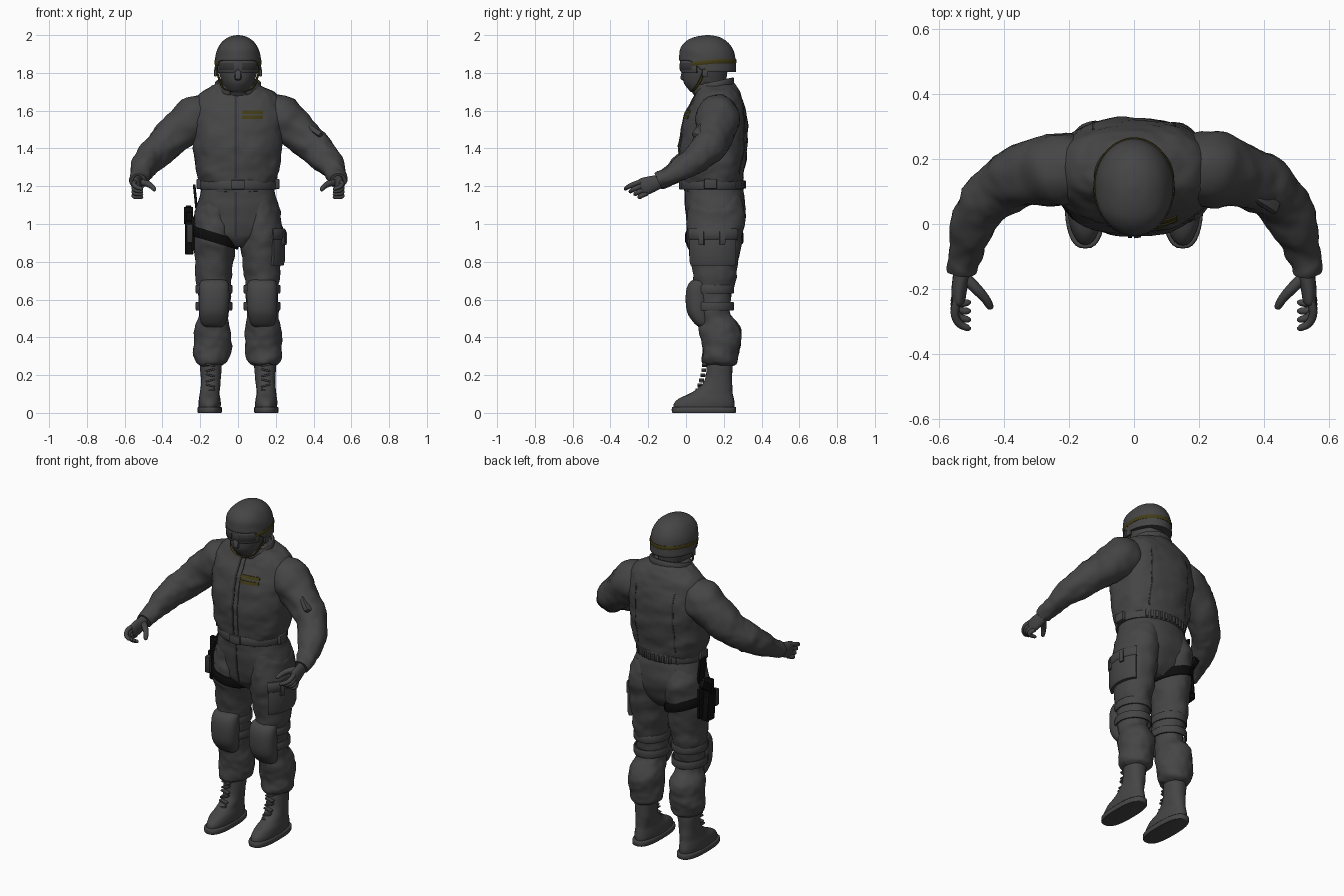
import bpy, bmesh, math
from mathutils import Vector, Matrix, noise
from mathutils.bvhtree import BVHTree


def material(name, rgb):
    m = bpy.data.materials.new(name)
    m.diffuse_color = (*rgb, 1)
    return m


GREY = material("charcoal cloth", (0.06, 0.06, 0.06))
BLACK = material("black webbing", (0.004, 0.004, 0.004))
DARK = material("dark lens and zip", (0.035, 0.035, 0.037))
OLIVE = material("olive strap", (0.055, 0.045, 0.008))


def finish(bm, name, mat, s=1, wrinkle=0.0, angle=45):
    bmesh.ops.recalc_face_normals(bm, faces=bm.faces)
    bm.normal_update()
    if wrinkle:  # cloth folds
        moves = [v.normal * wrinkle * (noise.noise(Vector((v.co.x * 9 + s, v.co.y * 9, v.co.z * 14)))
                 + 0.5 * noise.noise(v.co * 28)) for v in bm.verts]
        for v, d in zip(bm.verts, moves):
            v.co += d
    if s < 0:
        for v in bm.verts:
            v.co.x *= -1
        bmesh.ops.reverse_faces(bm, faces=bm.faces)
    me = bpy.data.meshes.new(name)
    bm.to_mesh(me)
    bm.free()
    me.materials.append(mat)
    me.polygons.foreach_set("use_smooth", [True] * len(me.polygons))
    me.set_sharp_from_angle(angle=math.radians(angle))
    ob = bpy.data.objects.new(name, me)
    bpy.context.collection.objects.link(ob)
    return ob


def catmull(p, k):
    out = []
    for i in range(len(p) - 1):
        a, b, c, d = p[max(i - 1, 0)], p[i], p[i + 1], p[min(i + 2, len(p) - 1)]
        for j in range(k):
            t = j / k
            out.append([0.5 * (2 * B + (C - A) * t + (2 * A - 5 * B + 4 * C - D) * t * t
                        + (3 * B - A - 3 * C + D) * t ** 3) for A, B, C, D in zip(a, b, c, d)])
    return out + [list(p[-1])]


def loft(name, secs, mat=GREY, s=1, n=32, k=4, flat=True, p=2.0, wrinkle=0.0, warp=None):
    """Skin through sections (x, y, z, rx, ry); flat keeps the rings horizontal."""
    bm, rings = bmesh.new(), []
    pts = catmull(secs, k)
    for i, q in enumerate(pts):
        c, u, v = Vector(q[:3]), Vector((1, 0, 0)), Vector((0, 1, 0))
        if not flat:
            t = Vector(pts[min(i + 1, len(pts) - 1)][:3]) - Vector(pts[max(i - 1, 0)][:3])
            u = t.cross(Vector((0, 0, 1))).normalized()
            v = u.cross(t).normalized()
        ring = []
        for j in range(n):
            ca, sa = math.cos(2 * math.pi * j / n), math.sin(2 * math.pi * j / n)
            co = (c + u * q[3] * math.copysign(abs(ca) ** (2 / p), ca)
                  + v * q[4] * math.copysign(abs(sa) ** (2 / p), sa))
            ring.append(bm.verts.new(warp(co) if warp else co))
        rings.append(ring)
    for a, b in zip(rings, rings[1:]):
        for j in range(n):
            bm.faces.new((a[j], a[(j + 1) % n], b[(j + 1) % n], b[j]))
    bm.faces.new(rings[0])
    bm.faces.new(rings[-1])
    return finish(bm, name, mat, s, wrinkle)


def band(name, c, r, a0, a1, h, thick, mat=GREY, s=1, zf=lambda x, y: 0, n=40):
    """Curved strap round an ellipse; angles in degrees, -90 is the front."""
    bm, rings = bmesh.new(), []
    for i in range(n + 1):
        a = math.radians(a0 + (a1 - a0) * i / n)
        ring = []
        for d, z in ((0, -h), (thick * .7, -h), (thick, -h * .7), (thick, h * .7), (thick * .7, h), (0, h)):
            x, y = c[0] + (r[0] + d) * math.cos(a), c[1] + (r[1] + d) * math.sin(a)
            ring.append(bm.verts.new((x, y, c[2] + z / 2 + zf(x, y))))
        rings.append(ring)
    for a, b in zip(rings, rings[1:]):
        for j in range(6):
            bm.faces.new((a[j], a[(j + 1) % 6], b[(j + 1) % 6], b[j]))
    bm.faces.new(rings[0])
    bm.faces.new(rings[-1])
    return finish(bm, name, mat, s)


def box(name, loc, size, mat=GREY, rot=(0, 0, 0), s=1, bevel=0.008):
    bm = bmesh.new()
    bmesh.ops.create_cube(bm, size=1, matrix=Matrix.Diagonal((*size, 1)))
    bmesh.ops.bevel(bm, geom=bm.edges[:], offset=bevel, segments=2, affect='EDGES', profile=0.5)
    m = Matrix.Translation(loc)
    for ang, ax in zip(rot, "XYZ"):
        m = m @ Matrix.Rotation(math.radians(ang), 4, ax)
    bm.transform(m)
    return finish(bm, name, mat, s, angle=30)


def decal(name, target, x0, x1, z0, z1, mat, nx, nz, lift=0.004, side=-1):
    """Thin patch laid on the front (side -1) or back (side 1) of a target."""
    bm = bmesh.new()
    bmesh.ops.create_grid(bm, x_segments=nx, y_segments=nz, size=0.5)
    tree = BVHTree.FromPolygons([v.co for v in target.data.vertices],
                                [list(p.vertices) for p in target.data.polygons])
    for v in bm.verts:
        x, z = x0 + (x1 - x0) * (v.co.x + .5), z0 + (z1 - z0) * (v.co.y + .5)
        hit = tree.ray_cast(Vector((x, side * 2, z)), Vector((0, -side, 0)))[0]
        v.co = (x, (hit.y if hit else 0.1) + side * lift, z)
    ext = bmesh.ops.extrude_face_region(bm, geom=bm.faces[:])["geom"]
    for v in ext:
        if isinstance(v, bmesh.types.BMVert):
            v.co.y -= side * 0.008
    return finish(bm, name, mat)


# Jacket body, trousers seat
jacket = loft("jacket", [(0, .14, 1.17, .18, .15), (0, .14, 1.22, .2, .16), (0, .14, 1.27, .218, .167),
              (0, .142, 1.35, .23, .178), (0, .147, 1.45, .238, .18), (0, .155, 1.55, .245, .17),
              (0, .165, 1.62, .24, .148), (0, .172, 1.68, .21, .122), (0, .165, 1.725, .145, .1),
              (0, .155, 1.75, .1, .085)], n=72, k=6, p=2.3, wrinkle=.009)
seat = loft("trouser_seat", [(0, .15, .88, .06, .08), (0, .15, .93, .15, .125), (0, .155, 1.0, .21, .148),
            (0, .157, 1.08, .222, .158), (0, .15, 1.15, .2, .155), (0, .142, 1.2, .188, .153)],
            n=56, k=5, p=2.3, wrinkle=.007)
band("collar", (0, .145, 1.725), (.105, .092), -70, 250, .05, .018, zf=lambda x, y: .22 * (y - .13))
decal("jacket_zip", jacket, -.018, -.006, 1.24, 1.69, DARK, 1, 40)
decal("trouser_zip", seat, -.018, -.006, .93, 1.17, DARK, 1, 20)
for z in (1.583, 1.556):  # chest patch as two plain bars
    decal("chest_patch", jacket, .015, .132, z, z + .018, OLIVE, 14, 3)
decal("zip_flap", jacket, .0, .022, 1.24, 1.68, GREY, 2, 40, .005)
for x in (-.13, .122):
    decal("back_seam", jacket, x, x + .008, 1.26, 1.62, DARK, 1, 30, .002, 1)

# Belt with buckle, loops and side pouch
band("belt", (0, .14, 1.208), (.192, .155), 0, 360, .05, .014, n=64)
box("belt_buckle", (0, -.028, 1.208), (.07, .018, .05), bevel=.005)
for i in range(11):
    a = math.radians(50 + 8 * i)
    box("belt_loop", (.205 * math.cos(a), .14 + .17 * math.sin(a), 1.208), (.016, .016, .042),
        rot=(0, 0, math.degrees(a)), bevel=.004)
for sx in (1, -1):
    box("belt_pouch", (.205, .13, 1.212), (.03, .07, .055), s=sx)

# Head, helmet and goggles
loft("masked_head", [(0, .14, 1.66, .085, .085), (0, .125, 1.695, .07, .092), (0, .115, 1.71, .072, .1),
     (0, .1, 1.75, .085, .113), (0, .1, 1.80, .1, .118), (0, .105, 1.86, .106, .12), (0, .11, 1.9, .1, .11)],
     n=40)
box("nose", (0, -.012, 1.785), (.036, .03, .05), rot=(-15, 0, 0), bevel=.012)


def rim(co):
    t = min(max((.11 - co.y) / .1, 0), 1)
    r = 1.805 + .06 * t * t * (3 - 2 * t)
    return Vector((co.x, co.y, r + (co.z - 1.8) / .2 * (2.0 - r)))


loft("helmet", [(0, .114, 1.80, .113, .14), (0, .114, 1.803, .124, .151), (0, .114, 1.84, .122, .15),
     (0, .114, 1.89, .119, .145), (0, .115, 1.93, .106, .13), (0, .115, 1.965, .083, .102),
     (0, .115, 1.99, .048, .06), (0, .115, 2.0, .008, .01)], n=56, k=4, warp=rim)
band("goggle_frame", (0, .1, 1.832), (.098, .115), -160, -20, .066, .018,
     zf=lambda x, y: .018 * max(0, 1 - abs(x) / .025) if y < .1 else 0)
for sx in (1, -1):
    band("goggle_lens", (0, .1, 1.834), (.106, .123), -80, -32, .042, .013, DARK, s=sx)
    loft("chin_strap", [(.118, .1, 1.83, .006, .008), (.1, .08, 1.77, .006, .008),
         (.078, .05, 1.72, .006, .008), (.035, .028, 1.7, .006, .008), (0, .02, 1.698, .006, .008)],
         OLIVE, s=sx, n=8)
    box("strap_clip", (.119, .1, 1.8), (.014, .03, .04), s=sx, bevel=.004)
band("goggle_strap", (0, .114, 1.862), (.119, .147), -35, 215, .022, .006, OLIVE,
     zf=lambda x, y: .1 * (y - .17) if y < .17 else 0)

for sx, side in ((1, "left"), (-1, "right")):
    # Sleeves and hands
    loft(side + "_sleeve", [(.13, .17, 1.6, .085, .085), (.215, .17, 1.568, .115, .118),
         (.3, .16, 1.5, .105, .108), (.38, .132, 1.43, .094, .095), (.435, .095, 1.38, .086, .085),
         (.478, .035, 1.335, .078, .076), (.508, -.04, 1.285, .064, .062), (.525, -.11, 1.24, .048, .048),
         (.528, -.145, 1.225, .043, .043)], s=sx, k=6, flat=False, wrinkle=.012)
    loft(side + "_palm", [(.528, -.13, 1.228, .03, .034), (.532, -.16, 1.218, .026, .04),
         (.538, -.2, 1.205, .024, .046), (.54, -.235, 1.195, .02, .045), (.54, -.245, 1.192, .012, .03)],
         s=sx, n=20, flat=False)
    for f in range(4):
        loft(side + "_finger", [(.54, -.225 + .006 * f, 1.228 - .022 * f, .013, .013),
             (.552, -.272 + .012 * f, 1.213 - .021 * f, .013, .013),
             (.54, -.305 + .02 * f, 1.197 - .018 * f, .012, .012),
             (.513, -.32 + .026 * f, 1.187 - .015 * f, .01, .01),
             (.503, -.321 + .027 * f, 1.184 - .015 * f, .004, .004)], s=sx, n=10, flat=False)
    loft(side + "_thumb", [(.52, -.165, 1.22, .018, .018), (.485, -.2, 1.215, .017, .017),
         (.458, -.23, 1.2, .014, .014), (.443, -.255, 1.183, .011, .011), (.44, -.262, 1.18, .004, .004)],
         s=sx, n=10, flat=False)

    # Trouser legs
    loft(side + "_trouser_leg", [(.142, .178, .25, .058, .07), (.14, .18, .268, .085, .092),
         (.137, .182, .32, .098, .095), (.135, .186, .38, .099, .102), (.134, .178, .45, .094, .108),
         (.13, .15, .52, .08, .088), (.126, .14, .6, .084, .096), (.13, .15, .7, .093, .11),
         (.126, .152, .8, .102, .122), (.123, .15, .9, .112, .142), (.12, .157, 1.0, .113, .152),
         (.115, .162, 1.08, .108, .15), (.1, .155, 1.15, .09, .13)], s=sx, n=48, k=6, wrinkle=.01)

    # Knee pads and their straps
    loft(side + "_knee_pad", [(.13, .095, .455, .045, .025), (.13, .085, .475, .064, .042),
         (.129, .067, .53, .077, .06), (.127, .06, .6, .081, .062), (.127, .062, .66, .08, .058),
         (.127, .075, .695, .072, .052), (.127, .08, .706, .05, .035)], s=sx, p=2.4)
    for z in (.565, .655):
        band(side + "_knee_strap", (.127, .145, z), (.088, .1), -40, 220, .045, .01, s=sx)

    # Boots
    loft(side + "_boot_sole", [(.15, .095, 0, .06, .165), (.15, .095, .004, .064, .17),
         (.15, .095, .028, .064, .17), (.15, .095, .032, .058, .164)], s=sx, k=2, p=2.6)
    loft(side + "_boot", [(.15, .095, .02, .056, .16), (.15, .097, .05, .059, .16), (.15, .11, .08, .056, .142),
         (.149, .135, .105, .052, .112), (.147, .16, .14, .052, .085), (.145, .173, .18, .053, .07),
         (.144, .177, .24, .058, .068), (.144, .178, .3, .056, .066)], s=sx, p=2.2, wrinkle=.003)
    for i in range(6):
        box(side + "_boot_lace", (.147, .062 + .012 * i - .001 * i * i, .118 + .027 * i), (.05, .026, .01), s=sx,
            rot=(0, 14 * (-1) ** i, 0), bevel=.003)

# Sleeve pocket and thigh pocket on the left
box("sleeve_pocket", (.405, .1, 1.487), (.12, .1, .03), rot=(-12, 40, -20), bevel=.01)
band("thigh_pocket", (.123, .15, .87), (.1, .13), -58, 48, .18, .026)
band("thigh_pocket_flap", (.123, .15, .945), (.105, .135), -60, 50, .06, .027)
for a in (-25, 15):
    band("flap_tab", (.123, .15, .925), (.125, .155), a - 5, a + 5, .07, .014)

# Drop-leg holster on the right
band("thigh_strap", (.123, .15, .9), (.113, .143), 0, 360, .055, .012, BLACK, -1,
     zf=lambda x, y: .3 * (x - .03))
box("holster_hanger", (.222, .17, 1.11), (.014, .06, .2), BLACK, s=-1, rot=(0, 6, 0), bevel=.004)
box("holster_plate", (.238, .15, .95), (.018, .14, .18), BLACK, s=-1, bevel=.006)
box("holster_body", (.258, .15, .93), (.045, .075, .18), BLACK, s=-1, rot=(6, 0, 0))
box("holster_muzzle", (.252, .14, .865), (.034, .05, .05), BLACK, s=-1)
box("pistol_slide", (.258, .15, 1.02), (.03, .06, .09), BLACK, s=-1, rot=(6, 0, 0), bevel=.005)
box("pistol_grip", (.262, .185, 1.055), (.032, .1, .045), BLACK, s=-1, rot=(35, 0, 0))
box("retention_strap", (.262, .15, 1.045), (.05, .025, .09), BLACK, s=-1, bevel=.005)
box("magazine_pouch", (.255, .085, .95), (.035, .04, .1), DARK, s=-1)
